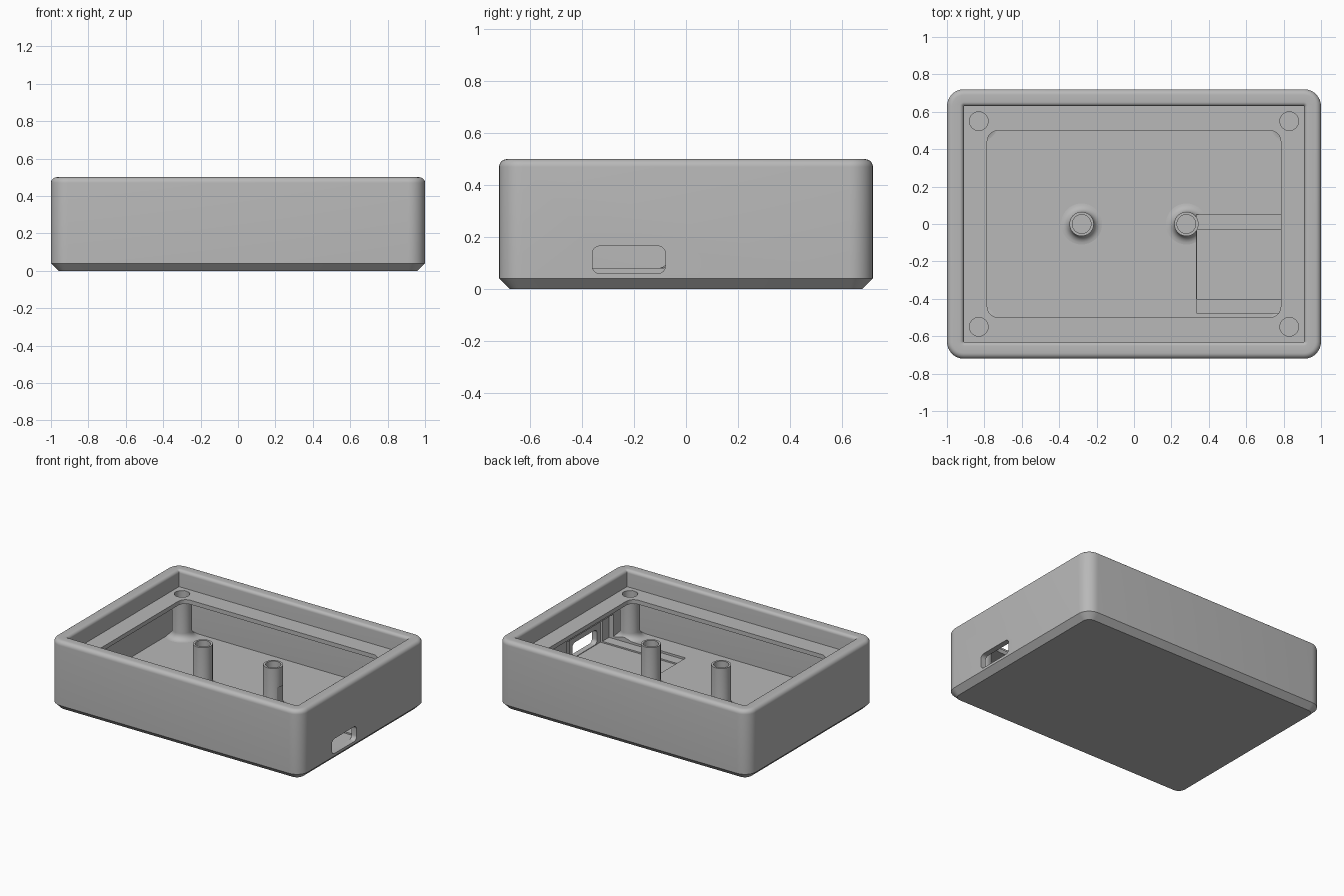
import bpy, bmesh, math
from mathutils import Matrix

if "Cube" in bpy.data.objects:
    bpy.data.objects.remove(bpy.data.objects["Cube"])

grey = bpy.data.materials.new("plain grey plastic")
grey.use_nodes = True
grey.diffuse_color = (0.48, 0.48, 0.48, 1)
grey.node_tree.nodes["Principled BSDF"].inputs["Base Color"].default_value = (0.48, 0.48, 0.48, 1)

HX, HY, TOP, WALL = 1.0, 0.72, 0.5, 0.09
IX, IY = HX - WALL, HY - WALL
FLOOR, SHELF = 0.08, 0.38


def finish(name, bm):
    bmesh.ops.recalc_face_normals(bm, faces=bm.faces)
    mesh = bpy.data.meshes.new(name)
    bm.to_mesh(mesh)
    bm.free()
    mesh.materials.append(grey)
    obj = bpy.data.objects.new(name, mesh)
    bpy.context.collection.objects.link(obj)
    return obj


def ring(bm, hx, hy, r, z, steps=8):
    """One rounded-rectangle loop of vertices."""
    verts = []
    for k, (sx, sy) in enumerate([(1, 1), (-1, 1), (-1, -1), (1, -1)]):
        for i in range(steps + 1):
            a = (k + i / steps) * math.pi / 2
            verts.append(bm.verts.new((sx * (hx - r) + r * math.cos(a),
                                       sy * (hy - r) + r * math.sin(a), z)))
    return verts


def loft(name, rings, closed=False):
    """Skin a list of (hx, hy, radius, z) loops."""
    bm = bmesh.new()
    loops = [ring(bm, *r) for r in rings]
    pairs = list(zip(loops, loops[1:]))
    if closed:
        pairs.append((loops[-1], loops[0]))
    else:
        bm.faces.new(loops[0])
        bm.faces.new(loops[-1])
    for a, b in pairs:
        for i in range(len(a)):
            j = (i + 1) % len(a)
            bm.faces.new((a[i], a[j], b[j], b[i]))
    return finish(name, bm)


def lathe(name, profile, x, y, sides=40):
    """Spin a (radius, z) profile that starts and ends on the axis."""
    bm = bmesh.new()
    verts = [bm.verts.new((r, 0, z)) for r, z in profile]
    edges = [bm.edges.new(p) for p in zip(verts, verts[1:])]
    bmesh.ops.spin(bm, geom=verts + edges, cent=(0, 0, 0), axis=(0, 0, 1),
                   angle=math.tau, steps=sides, use_merge=True)
    bmesh.ops.remove_doubles(bm, verts=bm.verts, dist=1e-5)
    bmesh.ops.translate(bm, verts=bm.verts, vec=(x, y, 0))
    return finish(name, bm)


def box(name, x0, x1, y0, y1, z0, z1):
    bm = bmesh.new()
    bmesh.ops.create_cube(bm, size=1, matrix=Matrix.LocRotScale(
        ((x0 + x1) / 2, (y0 + y1) / 2, (z0 + z1) / 2), None,
        (x1 - x0, y1 - y0, z1 - z0)))
    return finish(name, bm)


def cut(obj, cutters):
    bpy.context.view_layer.objects.active = obj
    for c in cutters:
        mod = obj.modifiers.new("cut", "BOOLEAN")
        mod.operation, mod.solver, mod.object = "DIFFERENCE", "EXACT", c
        bpy.ops.object.modifier_apply(modifier=mod.name)


def quarter(r, start, steps=6):
    return [(r * math.cos(start + i / steps * math.pi / 2),
             r * math.sin(start + i / steps * math.pi / 2)) for i in range(steps + 1)]


# Shell: chamfered base, rounded rim, square inner well
R, F, G, SQ = 0.09, 0.03, 0.022, 0.003
shell_rings = [(HX - 0.04, HY - 0.04, R - 0.04, 0), (HX, HY, R, 0.04)]
for dx, dz in quarter(F, 0):
    d = F - dx
    shell_rings.append((HX - d, HY - d, R - d, TOP - F + dz))
for dx, dz in quarter(G, math.pi / 2):
    d = G + dx
    shell_rings.append((IX + d, IY + d, SQ + d, TOP - G + dz))
shell_rings.append((IX, IY, SQ, FLOOR))
shell = loft("case_shell", shell_rings)

# Lid shelf: thin ledge around the well
O = 0.01
shelf = loft("lid_shelf", [(IX + O, IY + O, SQ, SHELF - 0.03), (IX + O, IY + O, SQ, SHELF),
                           (0.785, 0.5, 0.06, SHELF), (0.785, 0.5, 0.06, SHELF - 0.03)], closed=True)

# Cutters: board pocket, its deeper middle, and the port opening
pocket = box("pocket_cutter", 0.335, 0.945, -0.475, 0.05, 0.065, 0.24)
pocket_mid = box("inner_pocket_cutter", 0.336, 0.96, -0.4, -0.03, 0.055, 0.22)
port = loft("port_cutter", [(0.053, 0.141, 0.03, -0.1), (0.053, 0.141, 0.03, 0.1)])
port.data.transform(Matrix.Translation((1, -0.22, 0.112)) @ Matrix.Rotation(math.pi / 2, 4, "Y"))
cut(shell, [pocket, pocket_mid, port])


# Screw posts with flared feet and blind holes
def post_profile(top, r=0.065, hole=0.05, flare=0.045):
    foot = [(r + flare + dx, FLOOR + flare + dz)
            for dx, dz in reversed(quarter(flare, math.pi))]
    return [(0, FLOOR - 0.012), (r + flare, FLOOR - 0.012)] + foot + [
        (r, top), (hole, top), (hole, FLOOR + 0.06), (0, FLOOR + 0.06)]


posts, drills = [], []
for sx, side in ((-1, "right"), (1, "left")):
    posts.append(lathe(side + "_centre_post", post_profile(SHELF), sx * 0.28, 0))
    for sy, end in ((-1, "front"), (1, "back")):
        x, y = sx * 0.83, sy * 0.55
        posts.append(lathe(f"{end}_{side}_post", post_profile(SHELF - 0.001), x, y))
        drills.append(lathe("drill_cutter", [(0, 0.3), (0.051, 0.3), (0.051, 0.45), (0, 0.45)], x, y))
for p in posts:
    if p.name in ("left_centre_post", "front_left_post"):
        cut(p, [pocket])
cut(shelf, drills)

for c in [pocket, pocket_mid, port] + drills:
    bpy.data.objects.remove(c)

# Smooth curved areas, keep hard edges
bpy.ops.object.select_all(action="DESELECT")
for o in [shell, shelf] + posts:
    o.select_set(True)
bpy.context.view_layer.objects.active = shell
bpy.ops.object.shade_smooth_by_angle(angle=math.radians(30))
